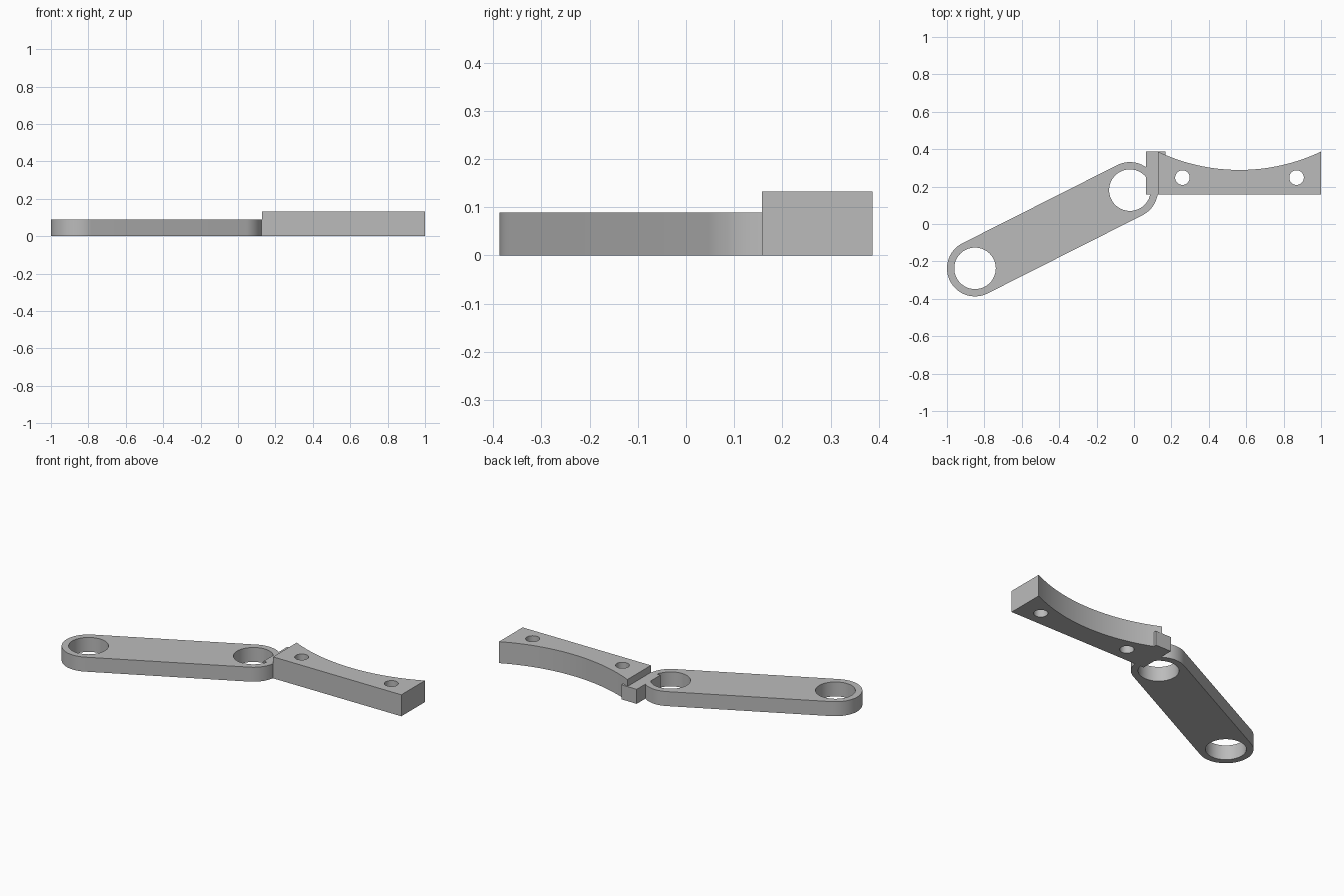
import bpy, bmesh
from math import cos, sin, pi, atan2, hypot, asin, radians
from mathutils import Vector

if "Cube" in bpy.data.objects:
    bpy.data.objects.remove(bpy.data.objects["Cube"])

grey = bpy.data.materials.new("plain_grey")
grey.use_nodes = True
colour = (0.5, 0.5, 0.5, 1)
grey.diffuse_color = colour
grey.node_tree.nodes["Principled BSDF"].inputs["Base Color"].default_value = colour


def arc(centre, radius, start, end, steps):
    """Points along an arc, both ends included."""
    return [(centre[0] + radius * cos(start + (end - start) * i / steps),
             centre[1] + radius * sin(start + (end - start) * i / steps))
            for i in range(steps + 1)]


def circle(centre, radius, steps=64):
    return arc(centre, radius, 0, 2 * pi, steps)[:-1]


def plate(name, height, outline, holes=()):
    """Extrude a closed outline with holes from the ground up."""
    bm = bmesh.new()
    edges = []
    for loop in (outline, *holes):
        verts = [bm.verts.new((x, y, 0)) for x, y in loop]
        edges += [bm.edges.new((v, verts[i - 1])) for i, v in enumerate(verts)]
    bmesh.ops.triangle_fill(bm, edges=edges, use_beauty=True)
    top = bmesh.ops.extrude_face_region(bm, geom=bm.faces[:], use_keep_orig=True)
    moved = [g for g in top["geom"] if isinstance(g, bmesh.types.BMVert)]
    bmesh.ops.translate(bm, verts=moved, vec=Vector((0, 0, height)))
    bmesh.ops.recalc_face_normals(bm, faces=bm.faces[:])
    mesh = bpy.data.meshes.new(name)
    bm.to_mesh(mesh)
    bm.free()
    mesh.materials.append(grey)
    obj = bpy.data.objects.new(name, mesh)
    bpy.context.collection.objects.link(obj)
    bpy.ops.object.select_all(action="DESELECT")
    obj.select_set(True)
    bpy.context.view_layer.objects.active = obj
    bpy.ops.object.shade_smooth_by_angle(angle=radians(30))
    return obj


LINK_HEIGHT, BLOCK_HEIGHT = 0.089, 0.132
BACK, FRONT = 0.387, 0.158

# Slanted link arm with a large bore at each rounded end
low, high = (-0.85, -0.237), (-0.022, 0.181)
slope = atan2(high[1] - low[1], high[0] - low[0])
outline = (arc(high, 0.15, slope - pi / 2, slope + pi / 2, 32)
           + arc(low, 0.15, slope + pi / 2, slope + 1.5 * pi, 32))
plate("link_arm", LINK_HEIGHT, outline, [circle(low, 0.111), circle(high, 0.111)])

# Thicker block with a concave back and two small bolt holes
left, right, sag = 0.128, 1.0, 0.098
half, middle = (right - left) / 2, (left + right) / 2
radius = (half ** 2 + sag ** 2) / (2 * sag)
spread = asin(half / radius)
curve = arc((middle, BACK - sag + radius), radius,
            -pi / 2 + spread, -pi / 2 - spread, 40)
plate("curved_block", BLOCK_HEIGHT, [(left, FRONT), (right, FRONT)] + curve,
      [circle((middle + side * 0.305, 0.248), 0.039, 40) for side in (-1, 1)])

# Joining tab between the arm and the block; it reaches into the bore
tab_left, tab_right = 0.064, 0.169
plate("joining_tab", LINK_HEIGHT, [(tab_left, FRONT), (tab_right, FRONT),
                                   (tab_right, BACK), (tab_left, BACK)])
